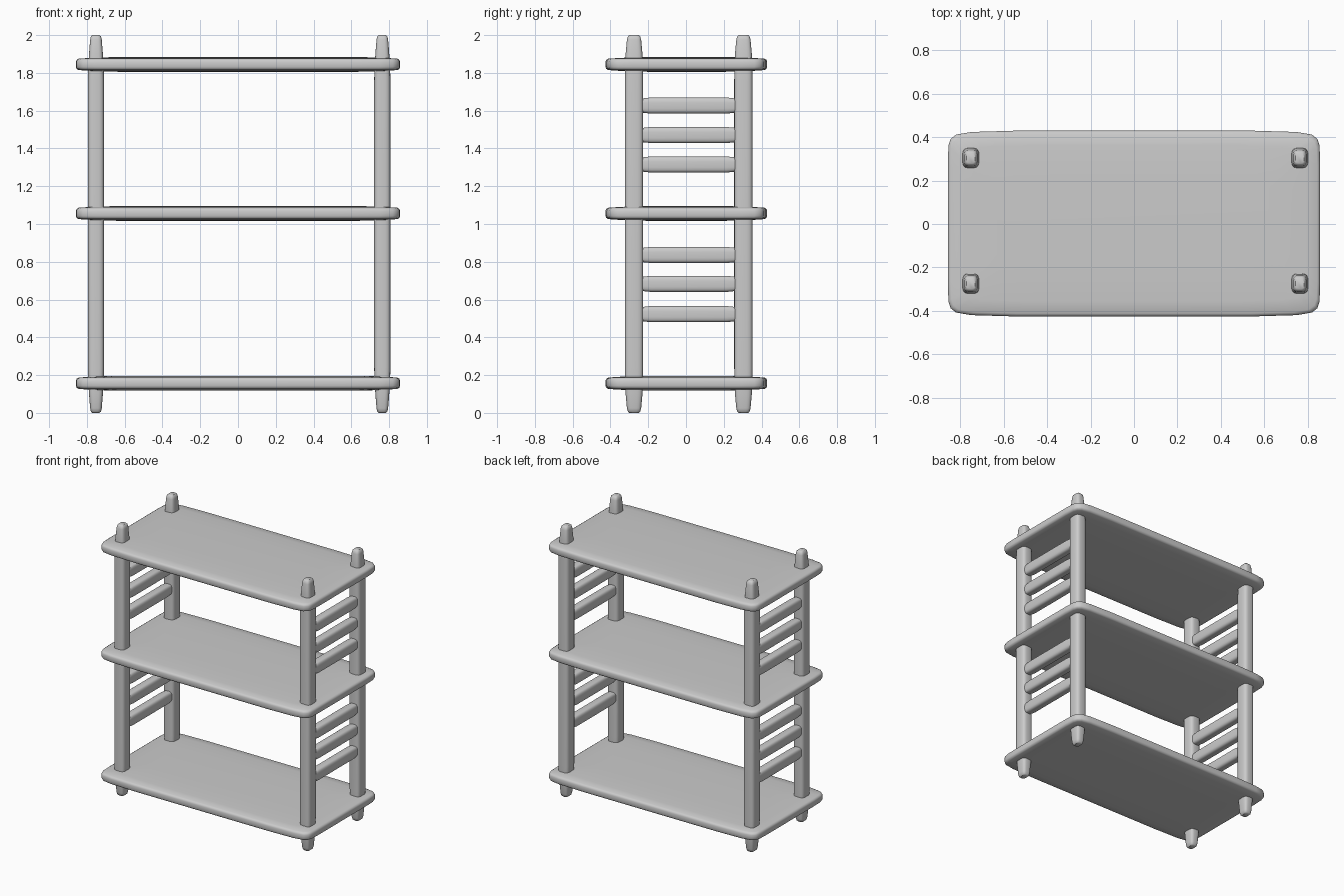
import bpy, bmesh, math
from mathutils import Matrix

if "Cube" in bpy.data.objects:
    bpy.data.objects.remove(bpy.data.objects["Cube"])


def loft(name, rings, matrix):
    """Skin a stack of matching rings, cap both ends and shade smooth."""
    bm = bmesh.new()
    rows = [[bm.verts.new(p) for p in ring] for ring in rings]
    n = len(rows[0])
    for a, b in zip(rows, rows[1:]):
        for i in range(n):
            j = (i + 1) % n
            bm.faces.new((a[i], a[j], b[j], b[i]))
    bm.faces.new(rows[0][::-1])
    bm.faces.new(rows[-1])
    bmesh.ops.recalc_face_normals(bm, faces=bm.faces)
    mesh = bpy.data.meshes.new(name)
    bm.to_mesh(mesh)
    bm.free()
    obj = bpy.data.objects.new(name, mesh)
    obj.matrix_world = matrix
    bpy.context.collection.objects.link(obj)
    bpy.ops.object.select_all(action='DESELECT')
    obj.select_set(True)
    bpy.context.view_layer.objects.active = obj
    bpy.ops.object.shade_smooth_by_angle(angle=math.radians(40))
    return obj


def rounded_ring(hx, hy, z, n=20):
    """Soft-cornered rectangle."""
    pts = []
    for i in range(n):
        a = 2 * math.pi * (i + 0.5) / n
        c, s = math.cos(a), math.sin(a)
        pts.append((hx * math.copysign(abs(c) ** 0.55, c),
                    hy * math.copysign(abs(s) ** 0.55, s), z))
    return pts


def board_ring(inset, z):
    """Shelf outline with softened corners, mirrored from one quarter."""
    quarter = [(0.858, 0.28), (0.855, 0.36), (0.845, 0.39), (0.82, 0.41),
               (0.75, 0.422), (0.55, 0.428)]
    q = [(x - inset, y - inset) for x, y in quarter]
    outline = (q + [(-x, y) for x, y in reversed(q)]
               + [(-x, -y) for x, y in q] + [(x, -y) for x, y in reversed(q)])
    return [(x, y, z) for x, y in outline]


# Shelves: rounded rim, slightly thicker towards the middle
rim = [(0.0, 0.014), (0.004, 0.024), (0.014, 0.030), (0.07, 0.034),
       (0.14, 0.037), (0.22, 0.039)]
for name, z in (("bottom_shelf", 0.157), ("middle_shelf", 1.056), ("top_shelf", 1.845)):
    rings = [board_ring(i, -h) for i, h in reversed(rim)] + [board_ring(i, h) for i, h in rim]
    loft(name, rings, Matrix.Translation((0, 0.002, z)))

# Posts: straight shaft with tapered, rounded tips beyond the outer shelves
tip = [(0.0, 0.019, 0.025), (0.007, 0.027, 0.033), (0.025, 0.031, 0.038),
       (0.10, 0.037, 0.045), (0.16, 0.041, 0.048), (0.24, 0.0435, 0.049)]
post_x = {"left": -0.752, "right": 0.764}
post_y = {"front": -0.275, "back": 0.304}
for side, x in post_x.items():
    for end, y in post_y.items():
        rings = [rounded_ring(hx, hy, z) for z, hx, hy in tip]
        rings += [rounded_ring(hx, hy, 2 - z) for z, hx, hy in reversed(tip)]
        loft(f"{end}_{side}_post", rings, Matrix.Translation((x, y, 0)))

# Side rungs: two groups of three bars running between the posts
along_y = Matrix.Rotation(math.radians(-90), 4, 'X')
for side, x in post_x.items():
    for k, z in enumerate((0.523, 0.683, 0.836, 1.315, 1.471, 1.627)):
        bar = [(-0.255, 0.03, 0.037), (-0.2, 0.034, 0.043),
               (0.2, 0.034, 0.043), (0.255, 0.03, 0.037)]
        rings = [rounded_ring(hx, hz, t) for t, hx, hz in bar]
        loft(f"{side}_rung_{k + 1}", rings, Matrix.Translation((x, 0.015, z)) @ along_y)
